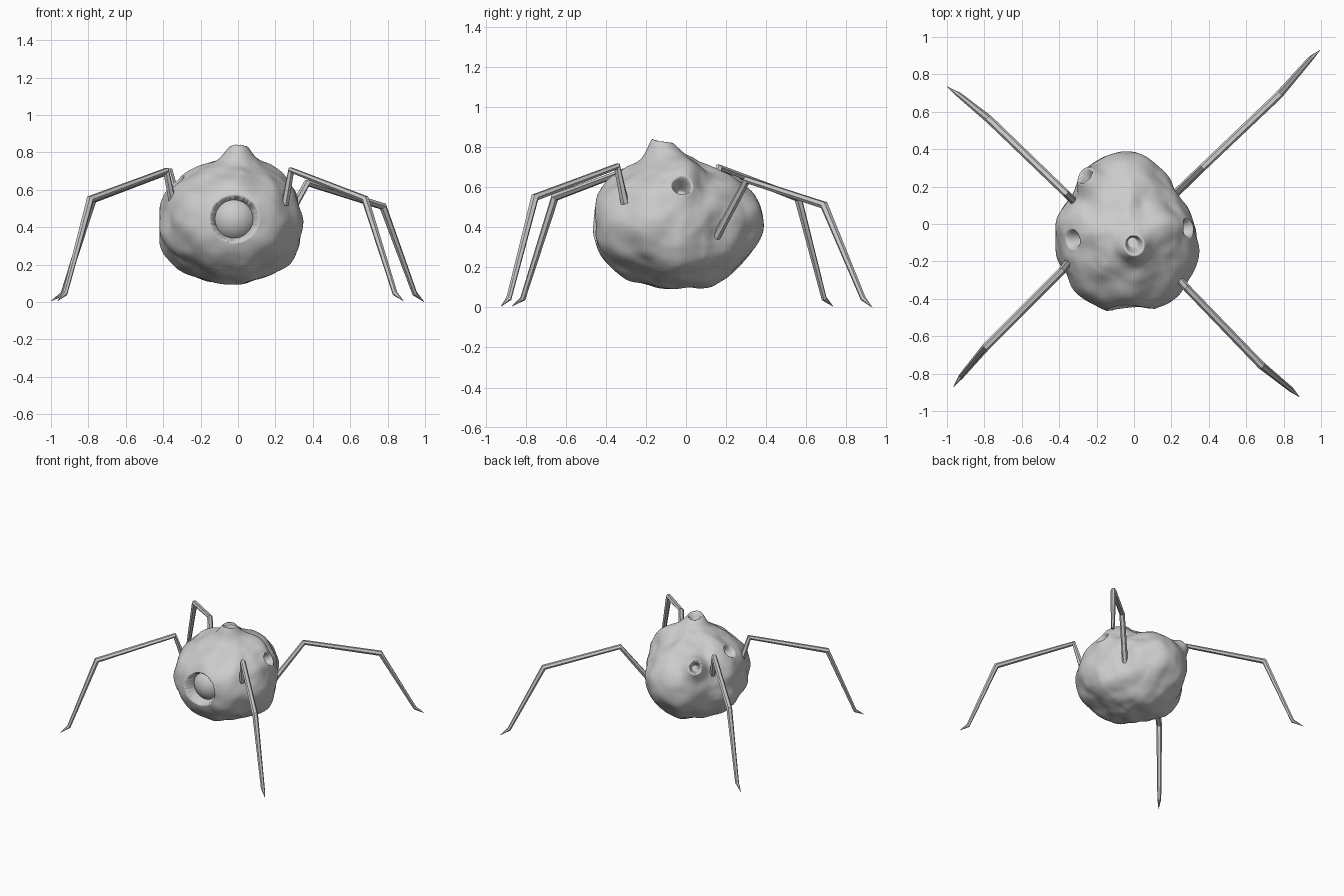
import bpy, bmesh, math
from mathutils import Vector, noise

if "Cube" in bpy.data.objects:
    bpy.data.objects.remove(bpy.data.objects["Cube"])

C = Vector((-0.04, -0.04, 0.43))          # body centre

# Body radii every 30 degrees in the three main planes
FRONT = [.365, .375, .365, .315, .33, .37, .385, .39, .355, .335, .355, .385]   # +x towards z
SIDE = [.42, .37, .31, .315, .34, .40, .43, .425, .355, .335, .355, .39]       # +y towards z
TOP = [.375, .335, .37, .43, .40, .345, .385, .40, .43, .42, .44, .42]         # +x towards y


def ring(table, a, b):
    """Smooth periodic lookup of a silhouette radius."""
    t = (math.atan2(b, a) / math.tau * 12) % 12
    i = int(t)
    f = t - i
    p0, p1, p2, p3 = (table[(i + k) % 12] for k in (-1, 0, 1, 2))
    return p1 + 0.5 * f * (p2 - p0 + f * (2*p0 - 5*p1 + 4*p2 - p3 + f * (3*(p1 - p2) + p3 - p0)))


def smooth(x, lo, hi):
    t = max(0.0, min(1.0, (x - lo) / (hi - lo)))
    return t * t * (3 - 2 * t)


# Openings: point on the body, bump height, bump width, hole angle, hole depth, wall start, tilt
HOLES = [
    (Vector((0.00, -0.11, 0.82)), 0.088, 0.21, 0.12, 0.10, 0.6, 0.22),   # top chimney
    (Vector((-0.25, 0.24, 0.61)), 0.075, 0.18, 0.11, 0.12, 0.6, 0),      # back left tube
    (Vector((-0.32, -0.08, 0.635)), 0.012, 0.24, 0.14, 0.10, 0.6, 0),    # left crater
    (Vector((0.29, -0.02, 0.61)), 0.025, 0.22, 0.135, 0.11, 0.6, 0),     # right crater
    (Vector((-0.02, -0.45, 0.445)), 0.012, 0.42, 0.285, 0.20, 0.94, 0),  # eye socket
]
HOLES = [((p - C).normalized(), *rest) for p, *rest in HOLES]


def body_radius(d):
    w = [1 / (v * v + 0.02) for v in d]
    r = (w[1] * ring(FRONT, d.x, d.z) + w[0] * ring(SIDE, d.y, d.z)
         + w[2] * ring(TOP, d.x, d.y)) / sum(w)
    back_right = d.x > 0 and d.y > 0 and d.z > 0
    r *= 1 - (0.08 if back_right else 0.035) * 27 * (d.x * d.y * d.z) ** 2
    r += 0.020 * noise.noise(d * 2.8) + 0.003 * noise.noise(d * 6)
    for axis, h, width, hole, depth, wall, tilt in HOLES:
        a = d.angle(axis)
        if a < 1:
            bump = math.exp(-(max(a, hole * 0.9) / width) ** 2)
            r += bump * (h - tilt * (d.y - axis.y))
            r -= depth * (1 - smooth(a, hole * wall, hole * 1.05))
    # a wider shoulder under the chimney
    r += 0.025 * math.exp(-(d.angle(HOLES[0][0]) / 0.34) ** 2)
    return r


def finish(bm, name, rounded=False):
    bmesh.ops.recalc_face_normals(bm, faces=bm.faces)
    me = bpy.data.meshes.new(name)
    bm.to_mesh(me)
    bm.free()
    ob = bpy.data.objects.new(name, me)
    bpy.context.collection.objects.link(ob)
    for p in me.polygons:
        p.use_smooth = rounded
    return ob


# Lumpy body with craters
bm = bmesh.new()
bmesh.ops.create_icosphere(bm, subdivisions=7, radius=1)
for v in bm.verts:
    d = v.co.normalized()
    v.co = C + d * body_radius(d)
finish(bm, "body", True)

# Eyeball sunk in the socket
bm = bmesh.new()
bmesh.ops.create_uvsphere(bm, u_segments=32, v_segments=16, radius=0.128)
bmesh.ops.translate(bm, verts=bm.verts, vec=(-0.02, -0.305, 0.443))
finish(bm, "eyeball", True)


def leg(name, points, radii=(0.021, 0.020, 0.021, 0.014, 0.001), sides=6):
    """Jointed six-sided tube with mitred knees and a pointed foot."""
    pts = [Vector(p) for p in points]
    flat = pts[-1] - pts[0]
    side = Vector((-flat.y, flat.x, 0)).normalized()
    bm = bmesh.new()
    rings = []
    for i, p in enumerate(pts):
        t_in = (p - pts[max(i - 1, 0)]).normalized()
        t_out = (pts[min(i + 1, len(pts) - 1)] - p).normalized()
        t = (t_in + t_out).normalized()
        up = t.cross(side).normalized()
        rings.append([bm.verts.new(p + radii[i] * (side * math.cos(a) + up * math.sin(a)))
                      for a in (math.tau * k / sides for k in range(sides))])
    for r0, r1 in zip(rings, rings[1:]):
        for k in range(sides):
            n = (k + 1) % sides
            bm.faces.new((r0[k], r0[n], r1[n], r1[k]))
    bm.faces.new(rings[0])
    bm.faces.new(rings[-1])
    finish(bm, name)


# Four spindly legs: hip, knee, shin joint, ankle, toe
leg("front_right_leg", [(0.25, -0.305, 0.52), (0.285, -0.345, 0.705), (0.68, -0.755, 0.55),
                        (0.84, -0.885, 0.045), (0.885, -0.925, 0.005)])
leg("front_left_leg", [(-0.345, -0.195, 0.51), (-0.385, -0.25, 0.702), (-0.79, -0.655, 0.55),
                       (-0.925, -0.815, 0.045), (-0.965, -0.87, 0.005)])
leg("back_left_leg", [(-0.315, 0.115, 0.51), (-0.365, 0.165, 0.699), (-0.775, 0.56, 0.547),
                      (-0.935, 0.69, 0.045), (-1.0, 0.735, 0.005)])
leg("back_right_leg", [(0.21, 0.15, 0.35), (0.37, 0.305, 0.637), (0.775, 0.69, 0.511),
                       (0.945, 0.885, 0.045), (0.995, 0.93, 0.001)])
